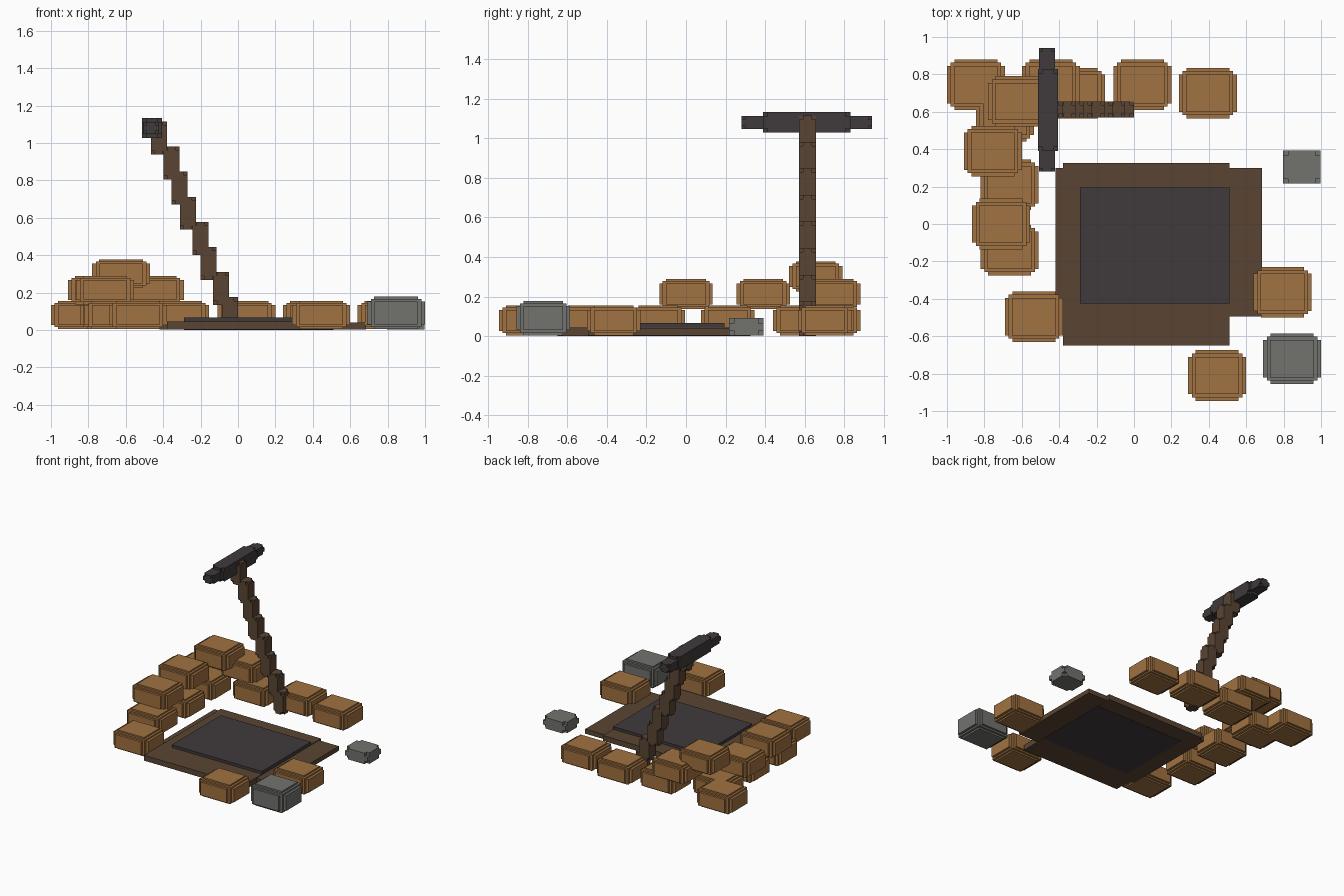
import bpy
import bmesh
from mathutils import Vector

if "Cube" in bpy.data.objects:
    bpy.data.objects.remove(bpy.data.objects["Cube"], do_unlink=True)


def material(name, color):
    m = bpy.data.materials.new(name)
    m.use_nodes = True
    m.diffuse_color = (*color, 1)
    m.node_tree.nodes["Principled BSDF"].inputs["Base Color"].default_value = (*color, 1)
    return m


CLAY = material("tan clay", (.352, .168, .053))
WOOD = material("dark wood", (.102, .060, .033))
IRON = material("dark iron", (.051, .042, .043))
STONE = material("grey stone", (.168, .171, .159))


def build(name, boxes, mat):
    """Make one object from (centre, size) boxes."""
    bm = bmesh.new()
    for centre, size in boxes:
        verts = bmesh.ops.create_cube(bm, size=1)["verts"]
        for v in verts:
            v.co = v.co * Vector(size) + Vector(centre)
    mesh = bpy.data.meshes.new(name)
    bm.to_mesh(mesh)
    bm.free()
    mesh.materials.append(mat)
    obj = bpy.data.objects.new(name, mesh)
    bpy.context.collection.objects.link(obj)
    return obj


def notched(centre, size, cut):
    """A block with its eight corners cut out: full on two axes, shorter on the third."""
    return [(centre, [s - 2 * cut * (i == axis) for i, s in enumerate(size)])
            for axis in range(3)]


def span(x0, x1, y0, y1, z0, z1):
    return (((x0 + x1) / 2, (y0 + y1) / 2, (z0 + z1) / 2), (x1 - x0, y1 - y0, z1 - z0))


def lump(name, x, y, base, mat, height=.152):
    """A rounded lump of four nested boxes."""
    c = (x, y, base + height / 2)
    sizes = [(.31, .2, .7), (.23, .27, .7), (.27, .235, .85), (.235, .2, 1)]
    build(name, [(c, (sx, sy, h * height)) for sx, sy, h in sizes], mat)


# Clay lumps: ground layer, second layer, top
layers = {
    .004: [(-.845, .745), (-.69, .575), (-.665, .21), (-.665, -.14), (-.535, -.495),
           (-.31, .7), (.045, .745), (.395, .7), (.445, -.81), (.795, -.365)],
    .137: [(-.755, .39), (-.71, 0), (-.445, .745)],
    .226: [(-.625, .655)],
}
for base, spots in layers.items():
    for x, y in spots:
        lump("clay_lump", x, y, base, CLAY)

# Stones
lump("large_stone", .845, -.72, .004, STONE, .174)
build("small_stone", notched((.897, .305, .047), (.2, .175, .088), .026), STONE)

# Ground patch and the pit cover
build("ground_patch", [span(-.38, .51, -.65, .325, .002, .045),
                       span(-.42, .685, -.495, .3, .003, .04)], WOOD)
build("pit_cover", [span(-.29, .51, -.425, .195, 0, .067)], IRON)

# Leaning handle of stepped blocks
handle = []
for i, x in enumerate([-.043, -.09, -.158, -.2, -.268, -.312, -.355, -.423]):
    handle += notched((x, .613, .088 + .134 * i), (.085, .085, .176), .02)
build("handle", handle, WOOD)

# Tool head with narrower ends
build("tool_head", notched((-.46, .61, 1.08), (.105, .44, .105), .022)
      + notched((-.465, .61, 1.08), (.085, .66, .066), .018), IRON)
